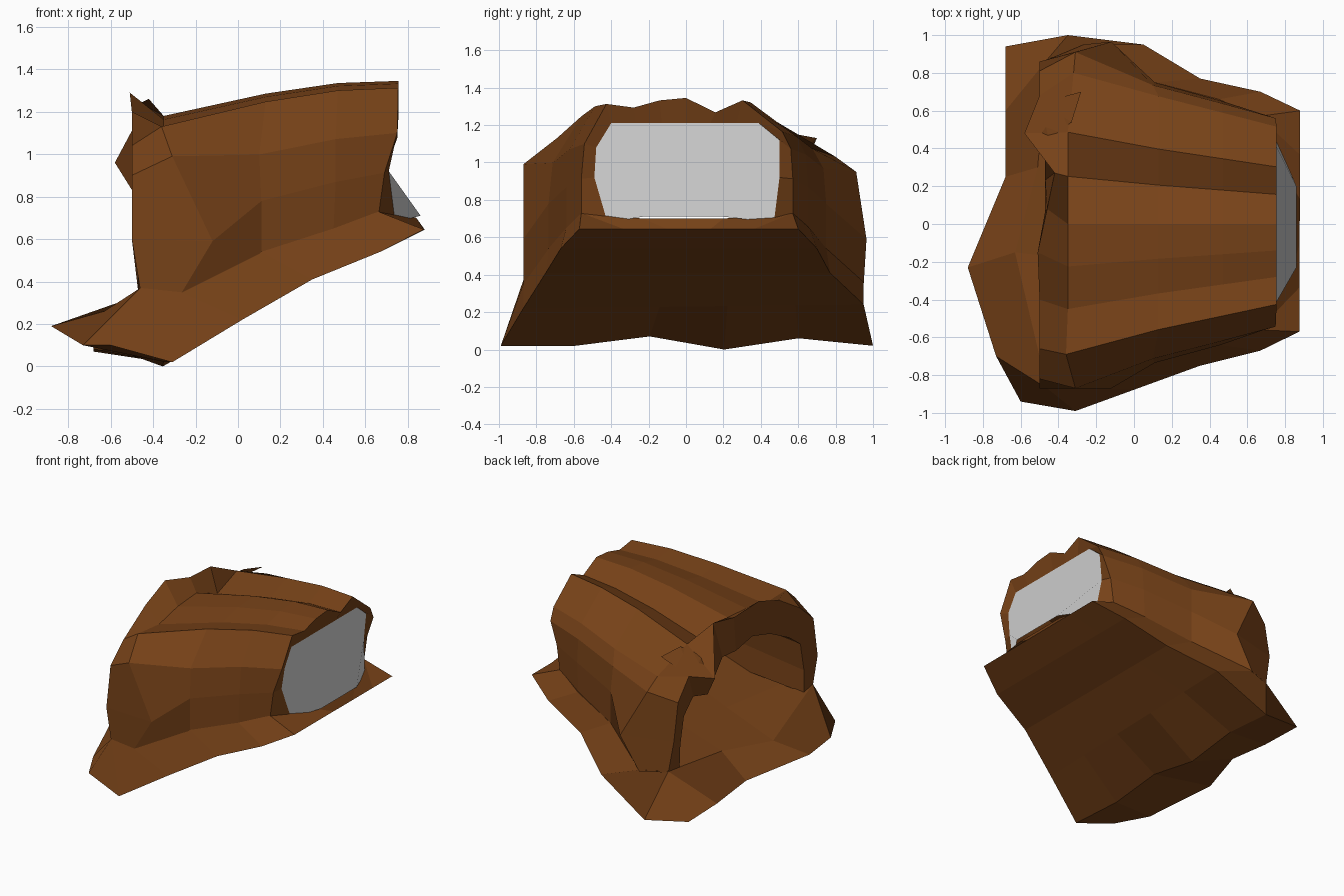
import bpy, bmesh

brown = bpy.data.materials.new("brown_rock")
brown.diffuse_color = (0.183, 0.054, 0.009, 1)


def make(name, verts, faces, mat=None):
    me = bpy.data.meshes.new(name)
    me.from_pydata(verts, [], faces)
    bm = bmesh.new()
    bm.from_mesh(me)
    bmesh.ops.remove_doubles(bm, verts=bm.verts, dist=0.0005)
    bmesh.ops.recalc_face_normals(bm, faces=bm.faces)
    bm.to_mesh(me)
    bm.free()
    if mat:
        me.materials.append(mat)
    ob = bpy.data.objects.new(name, me)
    bpy.context.collection.objects.link(ob)
    return ob


def loft(rows):
    n = len(rows[0])
    verts = [p for r in rows for p in r]
    faces = [(i * n + j, i * n + j + 1, (i + 1) * n + j + 1, (i + 1) * n + j)
             for i in range(len(rows) - 1) for j in range(n - 1)]
    return verts, faces


# Tunnel cross-section: (fraction of half width, fraction of height)
section = [(-1, 0), (-1, .33), (-.97, .62), (-.76, .95), (-.5, .92), (-.25, .98), (0, 1),
           (.28, .88), (.54, .98), (.92, .72), (1, .58), (1.02, .33), (1.02, 0)]


def ring(xs, w, foot, top):
    # xs gives x at foot, lower wall, upper wall and roof
    out = []
    for j, (y, t) in enumerate(section):
        k = min(j, 12 - j, 3)
        out.append((xs[k], y * w, foot + t * (top - foot)))
    return out


# Jagged mouth rim
rim = [(-.46, -.87, .36), (-.5, -.87, .6), (-.5, -.82, .9), (-.5, -.66, 1.04),
       (-.5, -.4, 1.2), (-.51, -.15, 1.29), (-.46, .08, 1.24), (-.42, .27, 1.26),
       (-.58, .48, .96), (-.5, .68, 1.03), (-.5, .81, .88), (-.5, .86, .6), (-.46, .87, .36)]
# Inner edge of the mouth, leaving a deep lintel
inner_rim = [(-.47, y * .86, .33 + (z - .33) * .72) for x, y, z in rim]

# Far opening, which the grey panel fills
far = [(.74, -.42, .68), (.71, -.49, .92), (.73, -.48, 1.08), (.73, -.4, 1.21),
       (.73, -.27, 1.21), (.73, -.13, 1.21), (.73, 0, 1.21), (.73, .13, 1.21),
       (.73, .27, 1.21), (.73, .39, 1.21), (.73, .5, 1.12), (.71, .5, .92), (.74, .47, .68)]

rows = [far,
        ring((.66, .69, .75, .755), .56, .7, 1.345),
        ring((.45, .46, .46, .47), .64, .64, 1.335),
        ring((.11, .11, .1, .13), .735, .53, 1.285),
        ring((-.27, -.12, -.3, -.35), .9, .34, 1.18),
        rim, inner_rim,
        ring((.12, .12, .12, .12), .62, .48, 1.1),
        far]
# Pull the upper shoulders of the widest ring outward
for j, p in {0: (-.27, -.87, .34), 1: (-.12, -.87, .59), 2: (-.31, -.87, .99),
             3: (-.36, -.69, 1.13), 9: (-.32, .8, 1.03), 10: (-.31, .91, .95),
             11: (-.12, .965, .59), 12: (-.27, .95, .35)}.items():
    rows[4][j] = p
make("tunnel_shell", *loft(rows), brown)

# Grey end panel, leaning outward at the bottom
pane = far + [(.86, .2, .71), (.86, -.23, .71)]
make("end_panel", pane, [tuple(range(len(pane)))])

# Sloping ground slab: top rows run across y from edge to edge
top = [
    [(-.6, -.94, .1), (-.73, -.7, .1), (-.88, -.23, .19), (-.68, .25, .12), (-.68, .6, .08), (-.68, .94, .07)],
    [(-.31, -.99, .02), (-.46, -.87, .37), (-.63, -.15, .26), (-.51, .3, .32), (-.46, .87, .37), (-.35, 1, .02)],
    [(.02, -.87, .22), (-.27, -.87, .35), (-.2, -.2, .38), (-.2, .25, .38), (-.27, .95, .36), (.05, .95, .24)],
    [(.35, -.75, .41), (.11, -.735, .54), (.12, -.2, .51), (.12, .25, .51), (.11, .75, .54), (.35, .77, .41)],
    [(.67, -.67, .54), (.45, -.64, .65), (.46, -.2, .61), (.46, .2, .61), (.45, .66, .65), (.67, .7, .54)],
    [(.875, -.57, .645), (.66, -.56, .73), (.84, -.23, .7), (.84, .2, .7), (.66, .57, .73), (.88, .6, .645)],
]
# Underside: straight spans between the same edges
under = [top[0]]
for i, r in enumerate(top[1:]):
    a, b = r[0], r[-1]
    span = [tuple(a[k] + (b[k] - a[k]) * j / 5 for k in range(3)) for j in range(6)]
    if i == 0:
        for j, dz in ((1, 0), (2, .05), (3, -.02), (4, .04)):
            x, y, z = span[j]
            span[j] = (x - .02, y, z + dz)
    under.append(span)
v1, f1 = loft(top)
v2, f2 = loft(under)
o = len(v1)
faces = f1 + [tuple(o + k for k in f) for f in f2]
# Back edge closing the top to the underside
e1, e2 = o - 6, 2 * o - 6
faces += [(e1 + j, e1 + j + 1, e2 + j + 1, e2 + j) for j in range(5)]
make("ground_slab", v1 + v2, faces, brown)

# Small outcrop above the mouth
bm = bmesh.new()
for p in [(-.5, .64, 1.0), (-.28, .7, 1.13), (-.33, .54, 1.16), (-.45, .45, 1.09), (-.56, .48, .96)]:
    bm.verts.new(p)
bmesh.ops.convex_hull(bm, input=bm.verts)
me = bpy.data.meshes.new("brow_rock")
bm.to_mesh(me)
bm.free()
me.materials.append(brown)
bpy.context.collection.objects.link(bpy.data.objects.new("brow_rock", me))
